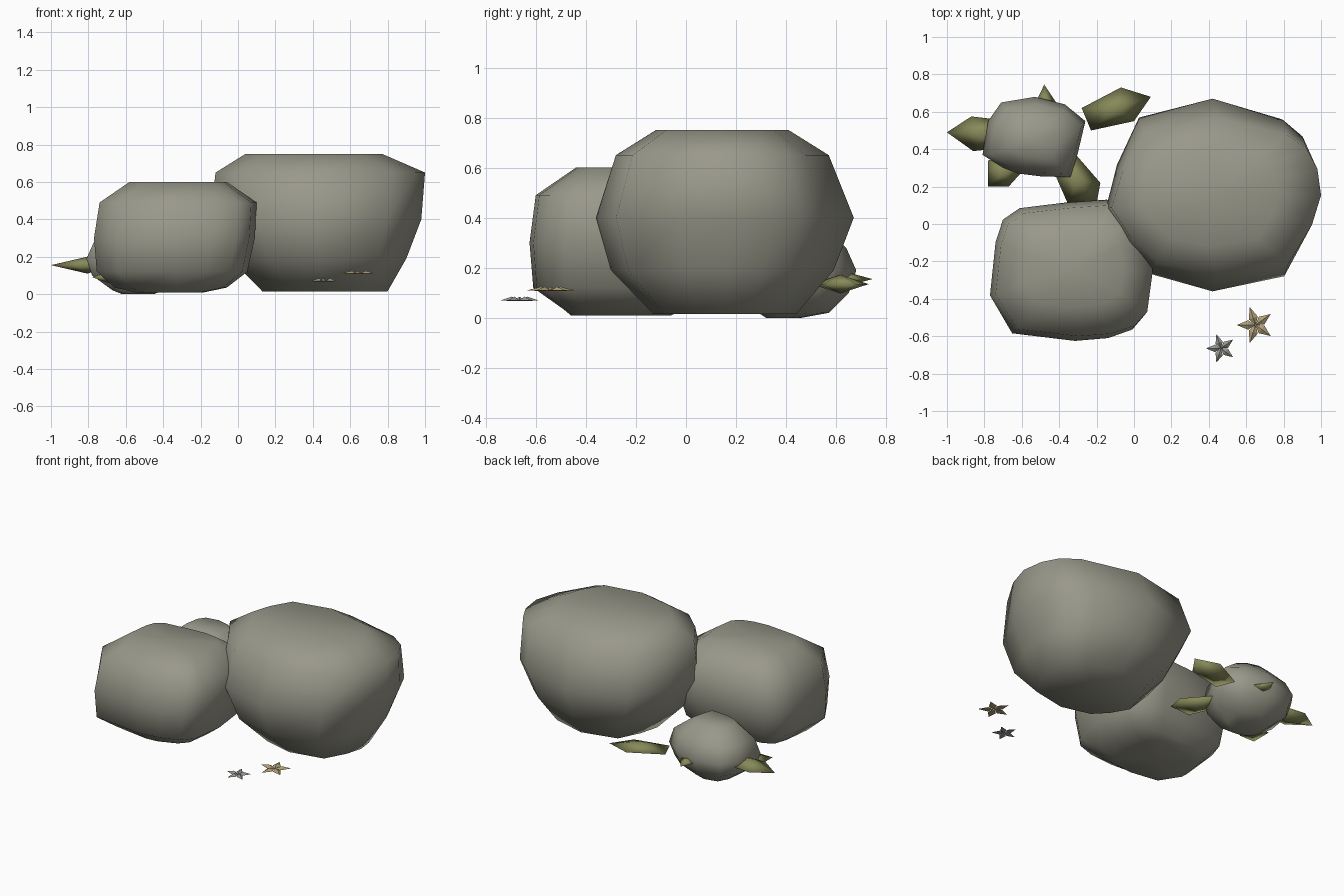
import bpy
import bmesh
from math import cos, sin, pi

cube = bpy.data.objects.get("Cube")
if cube:
    bpy.data.objects.remove(cube)


def material(name, rgb):
    m = bpy.data.materials.new(name)
    m.use_nodes = True
    m.diffuse_color = (*rgb, 1)
    m.node_tree.nodes["Principled BSDF"].inputs["Base Color"].default_value = (*rgb, 1)
    return m


STONE = material("stone grey", (0.32, 0.315, 0.255))
GREEN = material("olive green", (0.24, 0.25, 0.10))
SAND = material("sandy tan", (0.44, 0.35, 0.18))
PALE = material("pale grey", (0.32, 0.32, 0.295))


def finish(bm, name, mat, smooth=True):
    bmesh.ops.recalc_face_normals(bm, faces=bm.faces)
    for f in bm.faces:
        f.smooth = smooth
    me = bpy.data.meshes.new(name)
    bm.to_mesh(me)
    bm.free()
    me.materials.append(mat)
    ob = bpy.data.objects.new(name, me)
    bpy.context.collection.objects.link(ob)
    return ob


def loft(bm, rings, low, high):
    """Skin a stack of rings and fan both ends to a centre point."""
    rows = [[bm.verts.new(p) for p in r] for r in rings]
    n = len(rows[0])
    ends = (rows[0], bm.verts.new(low)), (rows[-1], bm.verts.new(high))
    for i in range(n):
        j = (i + 1) % n
        for a, b in zip(rows, rows[1:]):
            bm.faces.new((a[i], a[j], b[j], b[i]))
        for row, tip in ends:
            bm.faces.new((row[i], row[j], tip))


def boulder(name, outline, layers):
    """Outline fitted into each layer: z, x min, x max, y min, y max."""
    xs, ys = zip(*outline)
    left, front = min(xs), min(ys)
    wide, deep = max(xs) - left, max(ys) - front
    rings = [[(x0 + (x - left) / wide * (x1 - x0), y0 + (y - front) / deep * (y1 - y0), z)
              for x, y in outline] for z, x0, x1, y0, y1 in layers]
    caps = [((x0 + x1) / 2, (y0 + y1) / 2, z) for z, x0, x1, y0, y1 in (layers[0], layers[-1])]
    bm = bmesh.new()
    loft(bm, rings, *caps)
    return finish(bm, name, STONE)


def flipper(name, outline, z, thick):
    """Flat limb, thick in the middle and sharp at its edge."""
    n = len(outline)
    cx, cy = sum(p[0] for p in outline) / n, sum(p[1] for p in outline) / n
    bm = bmesh.new()
    loft(bm, [[(x, y, z) for x, y in outline]],
         (cx, cy, z - thick / 2), (cx, cy, z + thick / 2))
    return finish(bm, name, GREEN)


def starfish(name, x, y, z, r, mat):
    """Five kite-shaped arms, each with a raised ridge."""
    bm = bmesh.new()
    for k in range(5):
        a = pi + k * 2 * pi / 5

        def pt(dist, turn, h):
            return bm.verts.new((x + dist * cos(a + turn), y + dist * sin(a + turn), z + h))
        hub, tip = pt(0, 0, 0), pt(r, 0, 0)
        left, right = pt(r * 0.47, 0.57, 0), pt(r * 0.47, -0.57, 0)
        ridge, keel = pt(r * 0.4, 0, 0.015), pt(r * 0.4, 0, -0.003)
        rim = (hub, right, tip, left)
        for i in range(4):
            bm.faces.new((rim[i], rim[(i + 1) % 4], ridge))
            bm.faces.new((rim[(i + 1) % 4], rim[i], keel))
    return finish(bm, name, mat, False)


# Boulders
boulder("large_boulder", [
    (0.43, 0.67), (0.03, 0.57), (-0.09, 0.32), (-0.15, 0.09), (-0.04, -0.11), (0.1, -0.26),
    (0.43, -0.35), (0.82, -0.27), (0.95, -0.02), (1.0, 0.17), (0.98, 0.34), (0.92, 0.47),
    (0.81, 0.56)], [
    (0.015, 0.13, 0.80, -0.13, 0.44),
    (0.19, -0.04, 0.90, -0.30, 0.59),
    (0.40, -0.15, 0.98, -0.36, 0.67),
    (0.65, -0.12, 1.00, -0.28, 0.57),
    (0.75, 0.04, 0.77, -0.12, 0.41)])
boulder("medium_boulder", [
    (-0.77, -0.38), (-0.65, -0.58), (-0.31, -0.62), (-0.13, -0.605), (0.0, -0.56),
    (0.07, -0.48), (0.1, -0.25), (0.07, 0.0), (0.0, 0.1), (-0.14, 0.125), (-0.36, 0.11),
    (-0.61, 0.08), (-0.7, 0.02), (-0.74, -0.1)], [
    (0.01, -0.55, -0.18, -0.46, -0.06),
    (0.035, -0.66, -0.06, -0.49, 0.0),
    (0.12, -0.755, 0.05, -0.61, 0.08),
    (0.30, -0.77, 0.09, -0.625, 0.13),
    (0.49, -0.74, 0.10, -0.60, 0.10),
    (0.60, -0.58, -0.06, -0.44, -0.05)])

# Rounded shell with its head, limbs and tail
boulder("shell", [
    (-0.81, 0.37), (-0.78, 0.55), (-0.71, 0.65), (-0.53, 0.68), (-0.37, 0.64),
    (-0.26, 0.55), (-0.3, 0.38), (-0.34, 0.25), (-0.5, 0.255), (-0.62, 0.27), (-0.7, 0.3)], [
    (0.0, -0.62, -0.45, 0.32, 0.46),
    (0.02, -0.67, -0.40, 0.29, 0.57),
    (0.10, -0.78, -0.29, 0.26, 0.65),
    (0.19, -0.81, -0.26, 0.25, 0.68),
    (0.28, -0.77, -0.28, 0.27, 0.64),
    (0.37, -0.66, -0.40, 0.35, 0.55)])
flipper("head", [(-0.28, 0.62), (-0.23, 0.50), (0.0, 0.55), (0.09, 0.68), (-0.07, 0.73)],
        0.135, 0.075)
flipper("left_flipper", [(-0.38, 0.38), (-0.42, 0.26), (-0.35, 0.10), (-0.20, 0.11),
                         (-0.18, 0.22), (-0.31, 0.37)], 0.16, 0.08)
flipper("rear_flipper", [(-1.0, 0.49), (-0.86, 0.39), (-0.65, 0.41), (-0.65, 0.55),
                         (-0.87, 0.575)], 0.155, 0.09)
flipper("small_foot", [(-0.78, 0.34), (-0.78, 0.20), (-0.67, 0.20), (-0.58, 0.30),
                       (-0.66, 0.36)], 0.09, 0.06)
flipper("tail", [(-0.48, 0.745), (-0.53, 0.64), (-0.47, 0.58), (-0.41, 0.64)], 0.155, 0.05)

# Starfish
starfish("grey_starfish", 0.465, -0.665, 0.07, 0.08, PALE)
starfish("tan_starfish", 0.65, -0.54, 0.11, 0.1, SAND)
